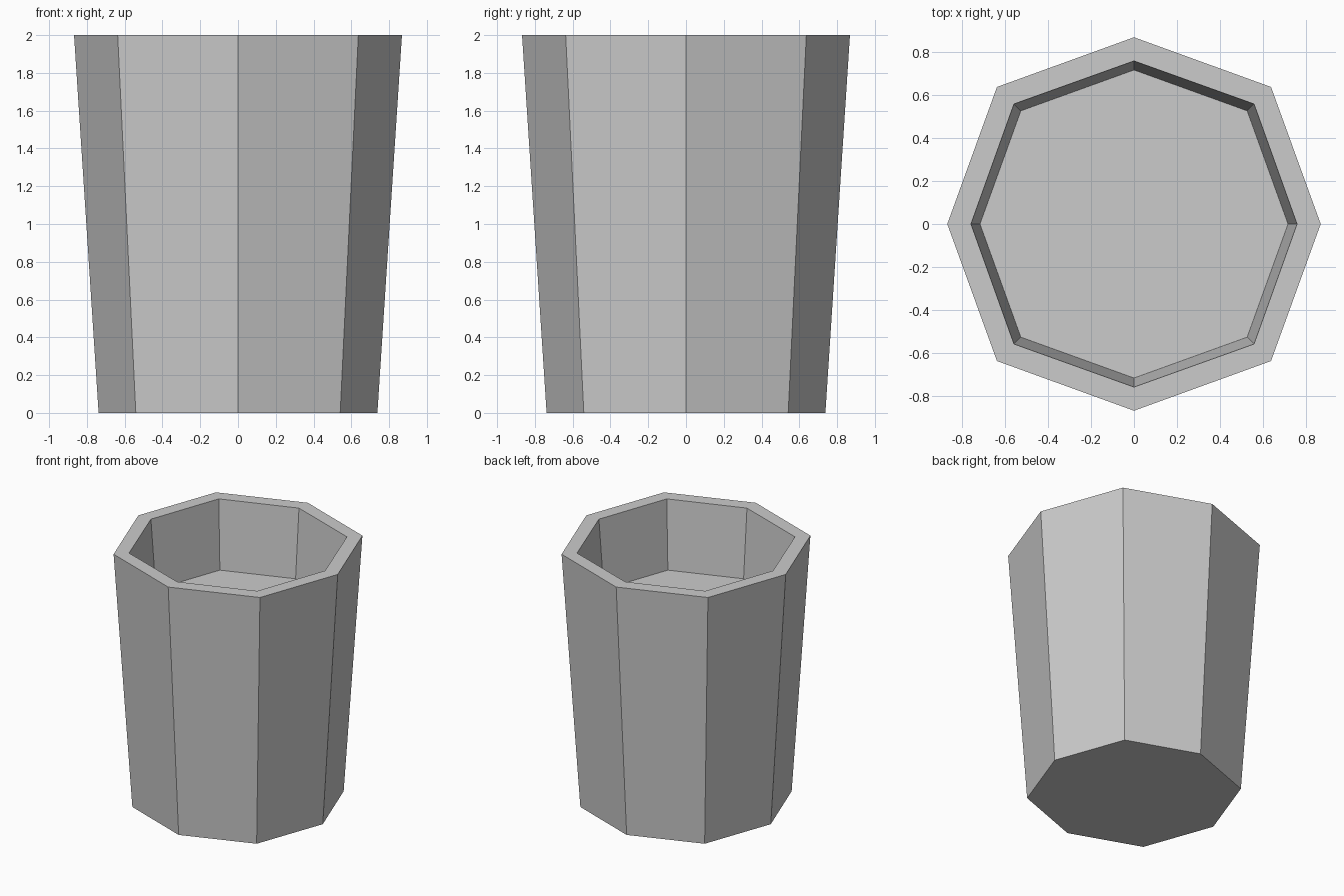
import bpy, bmesh
from math import cos, sin, pi

if "Cube" in bpy.data.objects:
    bpy.data.objects.remove(bpy.data.objects["Cube"])

# Eight-sided tapered tub: (corner radius on axes, corner x=y on diagonals, height)
profile = [
    (0.738, 0.541, 0.0),    # base
    (0.868, 0.637, 2.0),    # outer rim
    (0.758, 0.558, 2.0),    # inner rim
    (0.716, 0.526, 1.46),   # recessed floor
]

bm = bmesh.new()


def ring(axis_r, diag, z):
    verts = []
    for i in range(8):
        r = axis_r if i % 2 == 0 else diag * 2 ** 0.5
        a = i * pi / 4
        verts.append(bm.verts.new((r * cos(a), r * sin(a), z)))
    return verts


rings = [ring(*p) for p in profile]

# Outer walls, rim and inner walls
for lower, upper in zip(rings, rings[1:]):
    for i in range(8):
        j = (i + 1) % 8
        bm.faces.new((lower[i], lower[j], upper[j], upper[i]))

# Underside and recessed floor
bm.faces.new(rings[0][::-1])
bm.faces.new(rings[-1])
bmesh.ops.recalc_face_normals(bm, faces=bm.faces)

mesh = bpy.data.meshes.new("octagonal_tub")
bm.to_mesh(mesh)
bm.free()
tub = bpy.data.objects.new("octagonal_tub", mesh)
bpy.context.collection.objects.link(tub)
